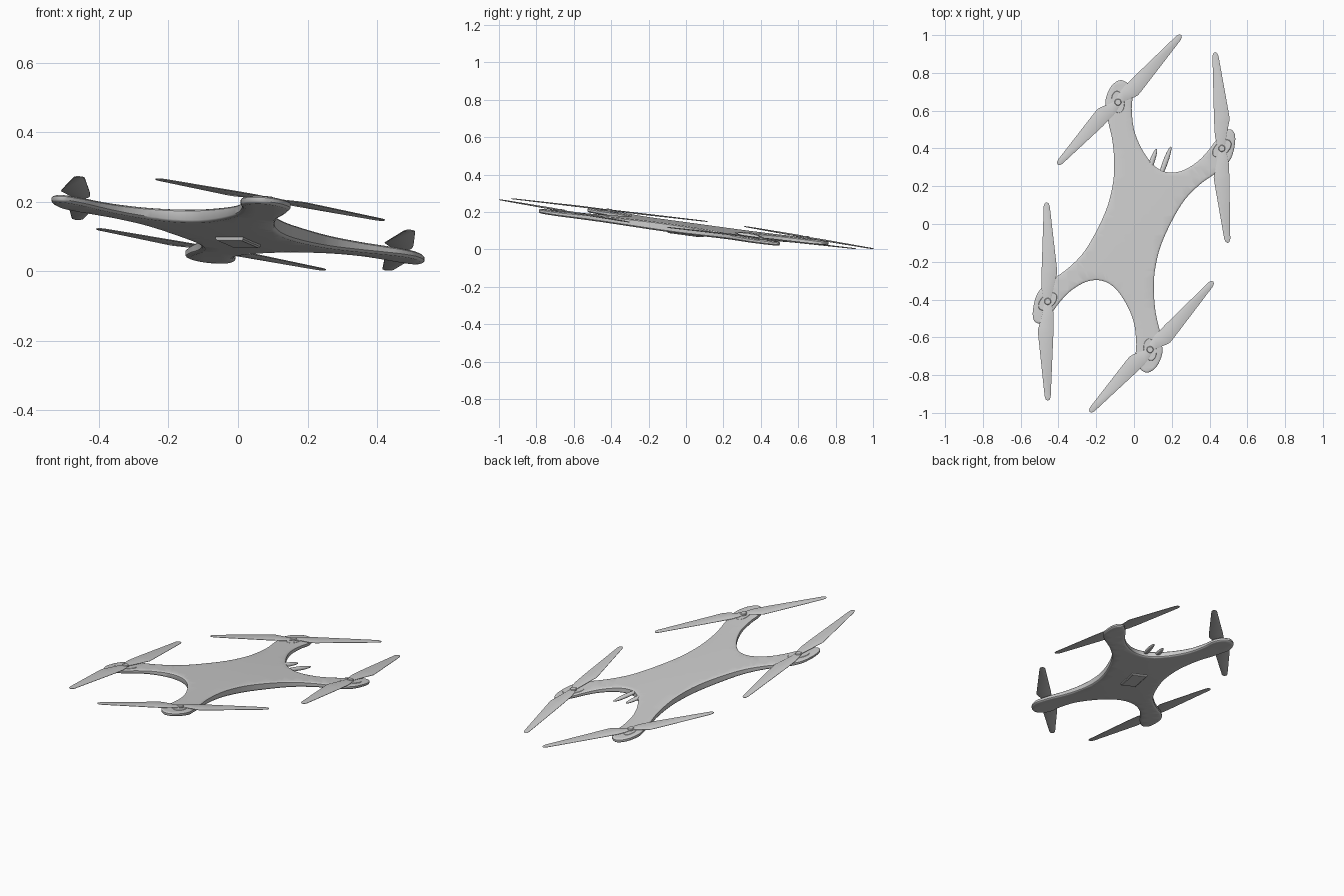
import bpy, bmesh, math
from mathutils import Vector, Matrix

if "Cube" in bpy.data.objects:
    bpy.data.objects.remove(bpy.data.objects["Cube"])

A, B, C = -0.059, -0.117, 0.1355     # lean of the whole craft: z = A*x + B*y + C


def finish(name, bm):
    """Lean the part with the craft and make it an object."""
    for v in bm.verts:
        v.co.z += A * v.co.x + B * v.co.y + C
    bmesh.ops.recalc_face_normals(bm, faces=bm.faces)
    me = bpy.data.meshes.new(name)
    bm.to_mesh(me)
    bm.free()
    ob = bpy.data.objects.new(name, me)
    bpy.context.collection.objects.link(ob)
    bpy.ops.object.select_all(action='DESELECT')
    ob.select_set(True)
    bpy.context.view_layer.objects.active = ob
    bpy.ops.object.shade_smooth_by_angle(angle=math.radians(35))
    return ob


def smooth_loop(pts, n):
    """Closed Catmull-Rom curve through the points."""
    p = [Vector(q) for q in pts]
    out = []
    for i in range(len(p)):
        a, b, c, d = p[i - 1], p[i], p[(i + 1) % len(p)], p[(i + 2) % len(p)]
        for k in range(n):
            t = k / n
            out.append(0.5 * (2 * b + (c - a) * t + (2 * a - 5 * b + 4 * c - d) * t * t
                              + (3 * b - a - 3 * c + d) * t ** 3))
    return out


def layered(loop, layers):
    """Solid from a clockwise outline; layers are (inset, z) from top to bottom."""
    bm = bmesh.new()
    n = len(loop)
    rings = []
    for inset, z in layers:
        ring = []
        for i, p in enumerate(loop):
            d = (loop[(i + 1) % n] - loop[i - 1]).normalized()
            q = p + Vector((d.y, -d.x)) * inset
            ring.append(bm.verts.new((q.x, q.y, z)))
        rings.append(ring)
    for r, s in zip(rings, rings[1:]):
        for i in range(n):
            j = (i + 1) % n
            bm.faces.new((r[i], r[j], s[j], s[i]))
    bm.faces.new(rings[0])
    bm.faces.new(rings[-1][::-1])
    bm.normal_update()
    bmesh.ops.triangulate(bm, faces=[f for f in bm.faces if len(f.verts) > 4])
    return bm


# body shell: half outline, repeated by a half turn
half = [(-0.145, 0.60), (-0.15, 0.66), (-0.12, 0.73), (-0.07, 0.762), (-0.025, 0.735),
        (-0.008, 0.68), (-0.012, 0.61), (0.0, 0.50), (0.04, 0.40), (0.10, 0.315),
        (0.17, 0.275), (0.25, 0.28), (0.33, 0.325), (0.39, 0.385), (0.44, 0.45),
        (0.495, 0.50), (0.53, 0.485), (0.535, 0.43), (0.515, 0.35), (0.47, 0.295),
        (0.42, 0.26), (0.35, 0.21), (0.27, 0.13), (0.20, 0.015), (0.14, -0.12),
        (0.11, -0.25), (0.105, -0.36), (0.115, -0.47), (0.135, -0.56)]
outline = smooth_loop(half + [(-x, -y - 0.025) for x, y in half], 4)
bm = layered(outline, [(0.01, -0.007), (0.003, -0.009), (0, -0.012),
                       (0, -0.020), (0.003, -0.024), (0.010, -0.027)])
for axis, reach in ((0, 0.5), (1, 0.7)):
    steps = int(reach / 0.05)
    for i in range(-steps, steps + 1):
        co, no = Vector((0, 0, 0)), Vector((0, 0, 0))
        co[axis], no[axis] = i * 0.05 + 0.001, 1
        bmesh.ops.bisect_plane(bm, geom=bm.verts[:] + bm.edges[:] + bm.faces[:],
                               plane_co=co, plane_no=no)
# belly and crown swell
for v in bm.verts:
    k = math.exp(-(v.co.x / 0.36) ** 2 - (v.co.y / 0.5) ** 2)
    v.co.z += k * (0.009 if v.co.z > -0.016 else -0.022)
finish("body_shell", bm)

# belly pad, a skewed plate
u, w = Vector((0.04, -0.018)), Vector((0.025, 0.08))
finish("belly_pad", layered([w - u, w + u, u - w, -u - w],
                            [(0, -0.035), (0, -0.054), (0.006, -0.058)]))

# two leaf fins in the rear notch
for name, x, y, length in (("leaf_fin_left", 0.093, 0.325, 0.078),
                           ("leaf_fin_right", 0.165, 0.325, 0.09)):
    bm = bmesh.new()
    bmesh.ops.create_uvsphere(bm, u_segments=20, v_segments=12, radius=1)
    bmesh.ops.transform(bm, verts=bm.verts, matrix=Matrix.Translation((x, y, -0.012))
                        @ Matrix.Rotation(math.radians(-20), 4, 'Z')
                        @ Matrix.Diagonal((0.014, length, 0.011, 1)))
    finish(name, bm)


def disc(name, x, y, rx, ry, turn, z0, z1):
    loop = [Matrix.Rotation(turn, 2) @ Vector((rx * math.sin(t), ry * math.cos(t)))
            + Vector((x, y)) for t in (math.tau * i / 32 for i in range(32))]
    finish(name, layered(loop, [(0.003, z1), (0, z1 - 0.003), (0, z0)]))


# rotors: hub position, offsets of both blade tips, where the blade is widest
rotors = [("rear_left", (-0.085, 0.645), ((0.335, 0.355), (-0.32, -0.33)), 0.10),
          ("rear_right", (0.465, 0.40), ((-0.035, 0.51), (0.03, -0.50)), 0.15),
          ("front_right", (0.085, -0.665), ((0.335, 0.36), (-0.32, -0.33)), 0.10),
          ("front_left", (-0.457, -0.41), ((-0.005, 0.525), (0.0, -0.525)), 0.15)]
for name, (hx, hy), tips, r in rotors:
    pod_turn = math.atan2(hy, hx) - math.pi / 2
    disc(name + "_motor_base", hx, hy, 0.036, 0.06, pod_turn, -0.018, -0.004)
    disc(name + "_motor_hub", hx, hy, 0.018, 0.018, 0, -0.015, 0.006)
    for side, tip in zip("ab", tips):
        L = math.hypot(*tip)
        rot = Matrix.Rotation(math.atan2(tip[1], tip[0]) - math.pi / 2, 2)
        # one blade outline, clockwise from the root, straight edges with a rounded tip
        blade = [(-0.012, -0.005), (-0.026, 0.03), (-0.032, 0.07), (-0.031, 0.15),
                 (-0.016, L - 0.02), (-0.010, L - 0.004), (0.0, L), (0.010, L - 0.006),
                 (0.016, L - 0.022), (0.050, r + 0.03), (0.052, r), (0.046, r - 0.02),
                 (0.022, 0.03), (0.012, -0.005)]
        pts = [rot @ Vector(p) + Vector((hx, hy)) for p in blade]
        finish(f"{name}_blade_{side}",
               layered(pts, [(0.002, 0.002), (0, 0.001), (0, -0.001), (0.002, -0.002)]))
